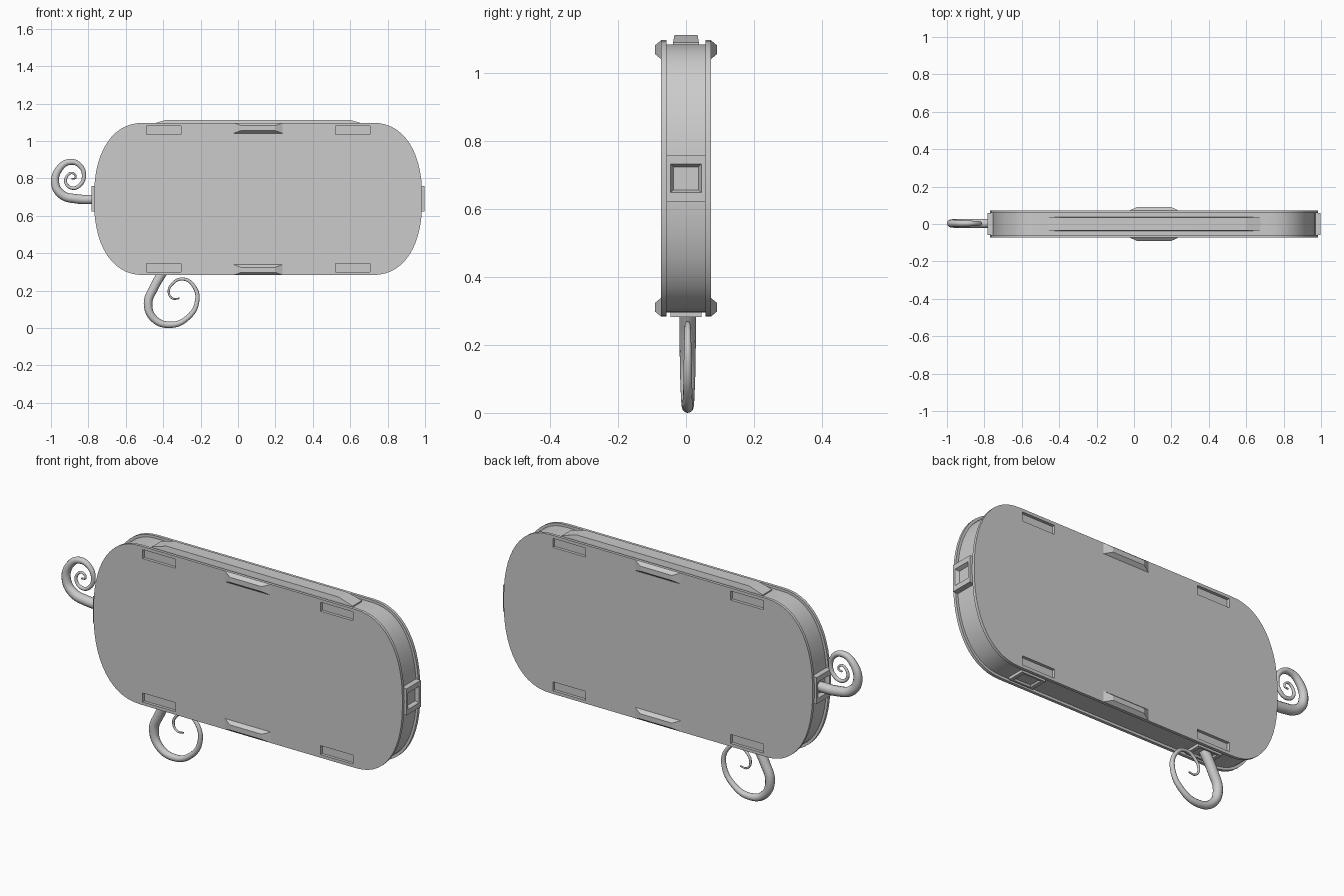
import bpy, bmesh, math

if "Cube" in bpy.data.objects:
    bpy.data.objects.remove(bpy.data.objects["Cube"])

CX, CZ = 0.1075, 0.69      # centre of the body in the front view


def finish(name, bm, smooth=False):
    bmesh.ops.recalc_face_normals(bm, faces=bm.faces)
    me = bpy.data.meshes.new(name)
    bm.to_mesh(me)
    bm.free()
    ob = bpy.data.objects.new(name, me)
    bpy.context.collection.objects.link(ob)
    if smooth:
        me.polygons.foreach_set("use_smooth", [True] * len(me.polygons))
        me.set_sharp_from_angle(angle=math.radians(30))
    return ob


def loft(name, rings, smooth=False):
    """Join point loops of equal length and cap both ends."""
    bm = bmesh.new()
    loops = [[bm.verts.new(p) for p in r] for r in rings]
    n = len(loops[0])
    for a, b in zip(loops, loops[1:]):
        for i in range(n):
            bm.faces.new((a[i], a[(i + 1) % n], b[(i + 1) % n], b[i]))
    bm.faces.new(loops[0])
    bm.faces.new(loops[-1])
    return finish(name, bm, smooth)


def outline(inset, y):
    """Rounded body outline: straight top and bottom, bulging corners."""
    pts, a, b, flat, n = [], 0.27 - inset, 0.407 - inset, 0.6075, 14
    for sx, sz, rev in ((1, 1, 0), (-1, 1, 1), (-1, -1, 0), (1, -1, 1)):
        for i in range(n + 1):
            t = (n - i if rev else i) / n * math.pi / 2
            u = max(math.cos(t), 0) ** (2 / 2.3)
            v = max(math.sin(t), 0) ** (2 / 2.3)
            if (rev == 0 and i == 0) or (rev and i == n):
                v = 0
                if sz < 0:      # side mid points already made by the upper half
                    continue
            pts.append((CX + sx * (flat + a * u), y, CZ + sz * b * v))
    return pts


def rect_rings(sizes, place):
    """Stack of rectangles (half u, half v, offset w) put in space by place()."""
    return [[place(su * hu, sv * hv, w)
             for su, sv in ((-1, -1), (1, -1), (1, 1), (-1, 1))]
            for hu, hv, w in sizes]


# body band between the two panels
loft("body_band", [outline(0.013, -0.058), outline(0.013, 0.058)], True)

# front and back panels with four rectangular recesses each
for side, label in ((-1, "front"), (1, "back")):
    panel = loft(label + "_panel",
                 [outline(0, side * 0.058), outline(0, side * 0.073)], True)
    bm = bmesh.new()
    for sx in (-1, 1):
        for sz in (-1, 1):
            c = (CX + sx * 0.505, side * 0.066, CZ + sz * 0.368)
            box = bmesh.ops.create_cube(bm, size=1)["verts"]
            bmesh.ops.scale(bm, verts=box, vec=(0.185, 0.06, 0.046))
            bmesh.ops.translate(bm, verts=box, vec=c)
    cutter = finish(label + "_recess_cutter", bm)
    cutter.hide_render = True
    cutter.hide_viewport = True
    cutter.display_type = 'WIRE'
    mod = panel.modifiers.new("recesses", 'BOOLEAN')
    mod.operation = 'DIFFERENCE'
    mod.solver = 'EXACT'
    mod.object = cutter

    # raised grips at the middle of the top and bottom edges
    for sz, end in ((1, "top"), (-1, "bottom")):
        loft(f"{label}_{end}_grip", rect_rings(
            [(0.13, 0.028, 0.06), (0.13, 0.028, 0.073), (0.09, 0.013, 0.091)],
            lambda u, v, w: (CX + u, side * w, CZ + sz * 0.379 + v)))

# long raised strip on the top
loft("top_strip", rect_rings(
    [(0.57, 0.038, 1.075), (0.57, 0.038, 1.09), (0.49, 0.034, 1.113)],
    lambda u, v, w: (CX + u, v, w)))

# limb sockets: plate with a sloped square recess
for s, label in ((1, "right"), (-1, "left")):
    loft(label + "_socket", rect_rings(
        [(0.058, 0.068, 0.85), (0.058, 0.068, 0.89), (0.045, 0.042, 0.89),
         (0.037, 0.034, 0.872)],
        lambda u, v, w: (CX + s * w, u, CZ + v)))
    loft(label + "_leg_socket", rect_rings(
        [(0.068, 0.045, 0.38), (0.068, 0.045, 0.408), (0.05, 0.036, 0.408),
         (0.044, 0.03, 0.4)],
        lambda u, v, w: (CX + s * 0.51 + u, v, CZ - w)))


# curled limbs: tapered tubes along spiral paths of (x, z, radius)
def curl(name, y, pts):
    cu = bpy.data.curves.new(name, 'CURVE')
    cu.dimensions = '3D'
    cu.bevel_depth = 1.0
    cu.bevel_resolution = 4
    cu.resolution_u = 8
    cu.use_fill_caps = True
    sp = cu.splines.new('BEZIER')
    sp.bezier_points.add(len(pts) - 1)
    for p, (x, z, r) in zip(sp.bezier_points, pts):
        p.co = (x, y, z)
        p.radius = r
        p.handle_left_type = p.handle_right_type = 'AUTO'
    bpy.context.collection.objects.link(bpy.data.objects.new(name, cu))


curl("curled_arm", 0.003, [
    (-0.76, 0.687, 0.025), (-0.86, 0.69, 0.025), (-0.94, 0.712, 0.024),
    (-0.977, 0.77, 0.022), (-0.955, 0.852, 0.019), (-0.897, 0.888, 0.016),
    (-0.842, 0.865, 0.013), (-0.824, 0.81, 0.011), (-0.845, 0.764, 0.010),
    (-0.885, 0.748, 0.009), (-0.92, 0.775, 0.008), (-0.912, 0.815, 0.007),
    (-0.885, 0.828, 0.006), (-0.868, 0.805, 0.005), (-0.89, 0.797, 0.004)])
curl("curled_leg", 0.005, [
    (-0.402, 0.30, 0.025), (-0.45, 0.215, 0.024), (-0.481, 0.13, 0.023),
    (-0.45, 0.05, 0.020), (-0.366, 0.017, 0.017), (-0.275, 0.05, 0.014),
    (-0.219, 0.14, 0.012), (-0.237, 0.225, 0.010), (-0.297, 0.262, 0.008),
    (-0.352, 0.235, 0.007), (-0.37, 0.19, 0.006), (-0.35, 0.158, 0.005),
    (-0.313, 0.158, 0.004)])
